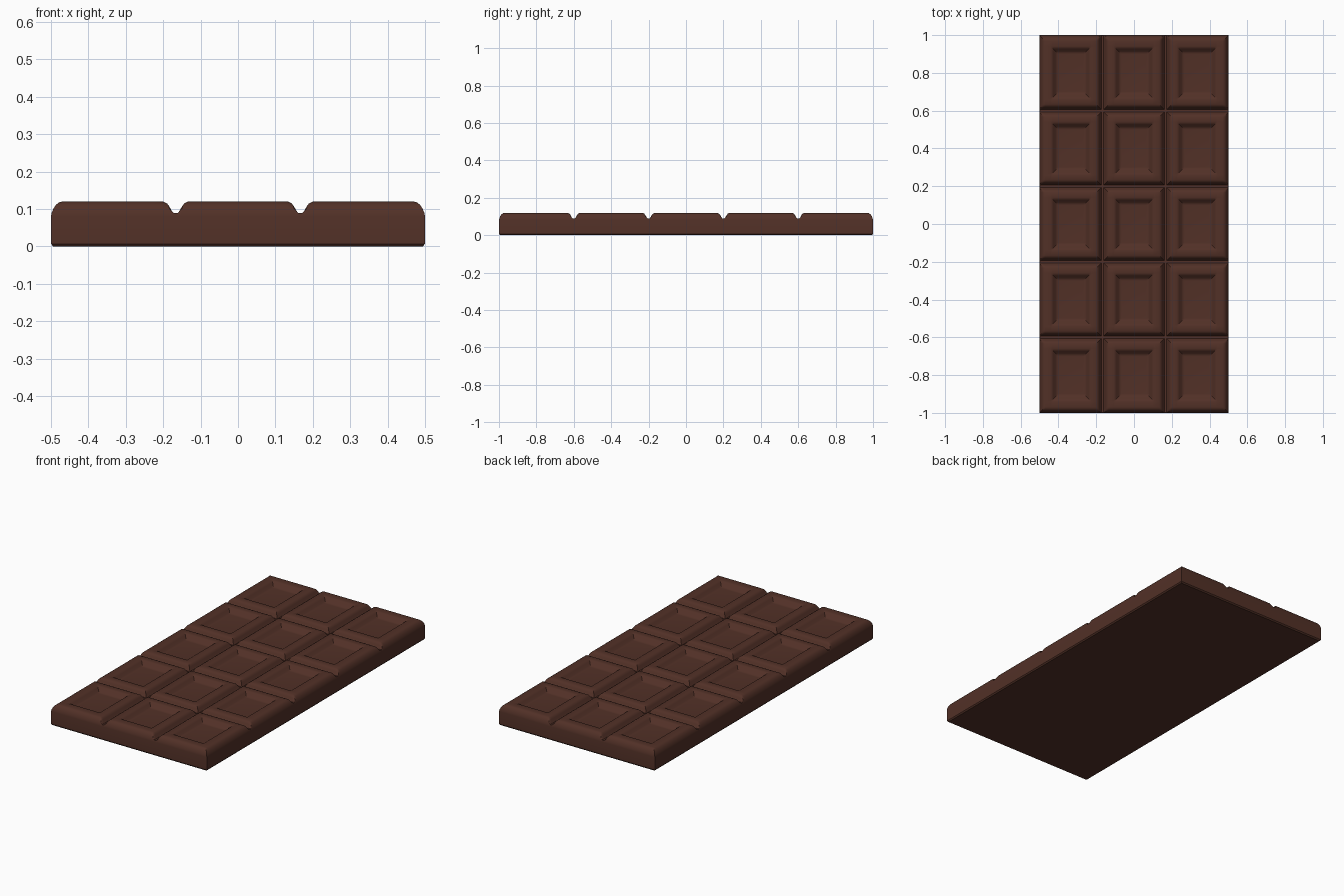
import bpy, bmesh

if "Cube" in bpy.data.objects:
    bpy.data.objects.remove(bpy.data.objects["Cube"])

TOP, DEPTH = 0.12, 0.025
# distance from bar edge / groove centre -> height, and recess fraction
OUTER = [(0.0, 0.08), (0.002, 0.09), (0.007, 0.102), (0.014, 0.112), (0.022, 0.118), (0.031, 0.12)]
GROOVE = [(0.0, 0.09), (0.006, 0.09), (0.011, 0.096), (0.017, 0.107), (0.023, 0.115), (0.033, 0.12)]
RECESS = [(0.060, 0.0), (0.067, 0.08), (0.074, 0.3), (0.086, 0.8), (0.093, 0.96), (0.101, 1.0)]


def axis_samples(half, count):
    """List of (position, rim height, recess fraction) along one axis."""
    size, out = 2 * half / count, []
    for i in range(count):
        lo = -half + i * size
        left = OUTER if i == 0 else GROOVE
        right = OUTER if i == count - 1 else GROOVE
        out += [(lo + d, z, 0.0) for d, z in (left if i == 0 else left[1:])]
        out += [(lo + d, TOP, f) for d, f in RECESS]
        out += [(lo + size - d, TOP, f) for d, f in reversed(RECESS)]
        out += [(lo + size - d, z, 0.0) for d, z in reversed(right)]
    return out


# moulded top surface: grooves between squares and a sunken panel in each
bm = bmesh.new()
xs, ys = axis_samples(0.5, 3), axis_samples(1.0, 5)
grid = [[bm.verts.new((x, y, min(zx, zy) - DEPTH * min(fx, fy)))
         for y, zy, fy in ys] for x, zx, fx in xs]
for i in range(len(xs) - 1):
    for j in range(len(ys) - 1):
        a, b, c, d = grid[i][j], grid[i + 1][j], grid[i + 1][j + 1], grid[i][j + 1]
        za, zb, zc, zd = (v.co.z for v in (a, b, c, d))
        if abs(za + zc - zb - zd) < 1e-6:
            bm.faces.new((a, b, c, d))
        elif abs(za - zc) > abs(zb - zd):      # mitre the corners
            bm.faces.new((a, b, c))
            bm.faces.new((a, c, d))
        else:
            bm.faces.new((a, b, d))
            bm.faces.new((b, c, d))

# side walls, small bottom chamfer, flat base
nx, ny = len(xs) - 1, len(ys) - 1
loop = ([grid[i][0] for i in range(nx)] + [grid[nx][j] for j in range(ny)]
        + [grid[i][ny] for i in range(nx, 0, -1)] + [grid[0][j] for j in range(ny, 0, -1)])
for inset, z in ((0.0, 0.007), (0.006, 0.0)):
    ring = []
    for v in loop:
        x = max(-0.5 + inset, min(0.5 - inset, v.co.x))
        y = max(-1.0 + inset, min(1.0 - inset, v.co.y))
        ring.append(bm.verts.new((x, y, z)))
    for k in range(len(loop)):
        m = (k + 1) % len(loop)
        bm.faces.new((loop[k], ring[k], ring[m], loop[m]))
    loop = ring
bm.faces.new(loop[::-1])
bmesh.ops.remove_doubles(bm, verts=bm.verts, dist=1e-5)
bmesh.ops.recalc_face_normals(bm, faces=bm.faces)

mesh = bpy.data.meshes.new("chocolate_bar")
bm.to_mesh(mesh)
bm.free()
bar = bpy.data.objects.new("chocolate_bar", mesh)
bpy.context.collection.objects.link(bar)

mat = bpy.data.materials.new("dark chocolate brown")
mat.diffuse_color = (0.084, 0.030, 0.020, 1.0)
mat.use_nodes = True
mat.node_tree.nodes["Principled BSDF"].inputs["Base Color"].default_value = mat.diffuse_color
mesh.materials.append(mat)

bpy.context.view_layer.objects.active = bar
bar.select_set(True)
bpy.ops.object.shade_smooth_by_angle(angle=0.6)
